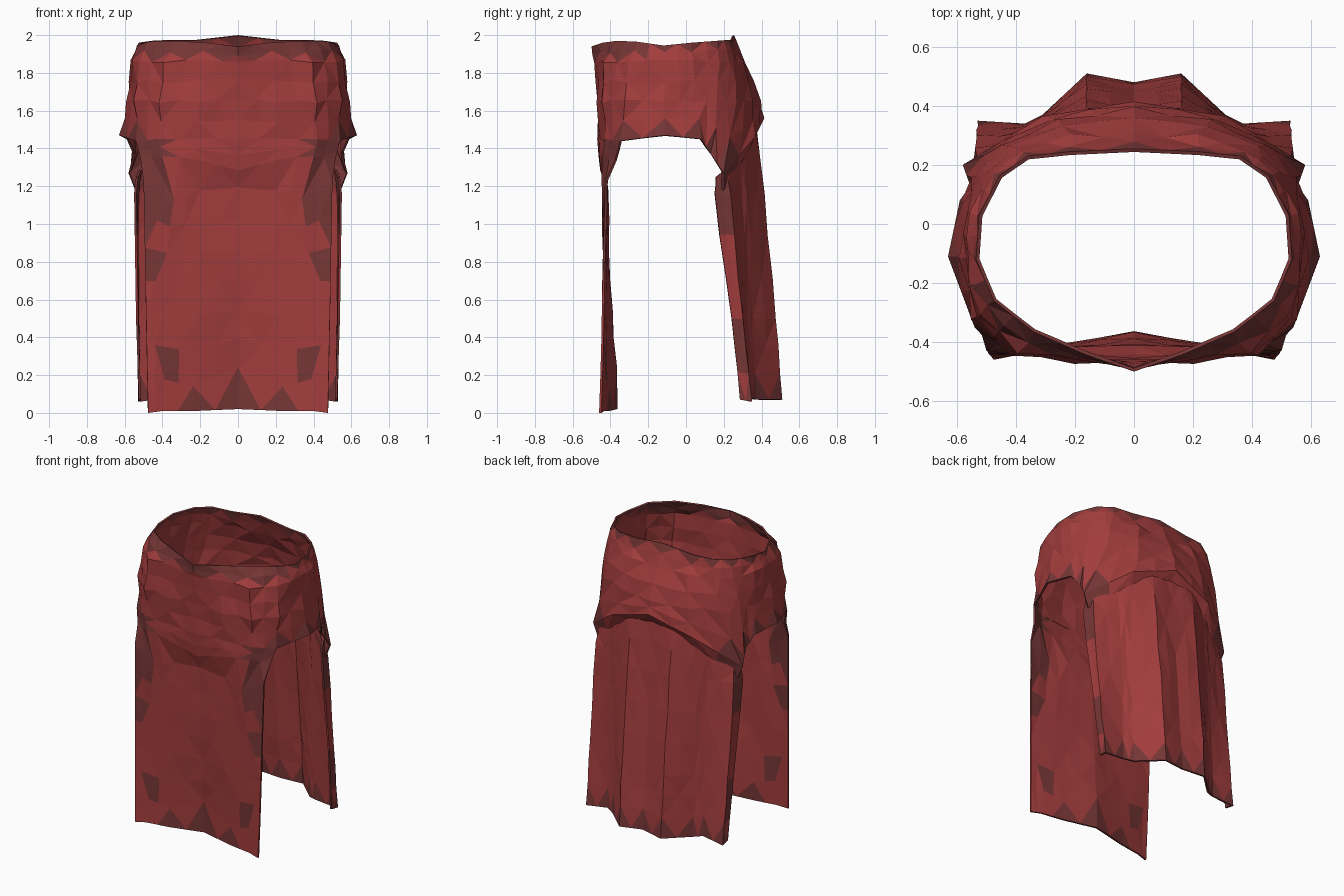
import bpy
import random
from mathutils import Vector

random.seed(4)
if "Cube" in bpy.data.objects:
    bpy.data.objects.remove(bpy.data.objects["Cube"], do_unlink=True)


def make_material(name, color):
    mat = bpy.data.materials.new(name)
    mat.use_nodes = True
    mat.diffuse_color = color
    mat.node_tree.nodes["Principled BSDF"].inputs["Base Color"].default_value = color
    return mat


cloth = make_material("red cloth", (0.36, 0.046, 0.046, 1))
worn = make_material("dark worn cloth", (0.18, 0.036, 0.036, 1))


def resample(points, cuts):
    """Split each span between neighbours into the given number of steps."""
    out = []
    for a, b, count in zip(points, points[1:], cuts):
        out += [a.lerp(b, i / count) for i in range(count)]
    return out + [points[-1]]


def sheet(name, rows, row_cuts, wrinkle, is_worn):
    """Faceted half sheet, rows from top to bottom, mirrored and thickened."""
    rows = [resample([Vector(p) for p in row], [2] * len(row)) for row in rows]
    columns = [resample(list(col), row_cuts) for col in zip(*rows)]
    n_col, n_row = len(columns), len(columns[0])
    verts = []
    for r in range(n_row):
        for c in range(n_col):
            p = columns[c][r].copy()
            if 0 < r < n_row - 1:
                p.y += random.uniform(-wrinkle, wrinkle)
                p.z += random.uniform(-wrinkle, wrinkle)
                if 0 < c < n_col - 1:
                    p.x += random.uniform(-wrinkle, wrinkle)
            verts.append(p)
    # Alternating diagonals give the zigzag of the worn hems
    faces = []
    for r in range(n_row - 1):
        for c in range(n_col - 1):
            a, b = r * n_col + c, (r + 1) * n_col + c
            if (r + c + n_row) % 2 == 0:
                faces += [(a, b, b + 1), (a, b + 1, a + 1)]
            else:
                faces += [(a, b, a + 1), (b, b + 1, a + 1)]
    mesh = bpy.data.meshes.new(name)
    mesh.from_pydata(verts, [], faces)
    mesh.materials.append(cloth)
    mesh.materials.append(worn)
    for poly in mesh.polygons:
        cells = [divmod(v, n_col) for v in poly.vertices]
        poly.material_index = int(is_worn(cells, poly.center, n_row - 1))
    obj = bpy.data.objects.new(name, mesh)
    bpy.context.collection.objects.link(obj)
    mirror = obj.modifiers.new("mirror", "MIRROR")
    mirror.use_clip = True
    solid = obj.modifiers.new("thickness", "SOLIDIFY")
    solid.thickness = 0.012
    solid.offset = -1


def on_row(cells, row):
    return sum(r == row for r, c in cells) == 2


def first_column(cells):
    return min(c for r, c in cells)


# Waist band: rings from the rim to the flared hem
rim = [(0, -.5, 1.94), (.17, -.44, 1.96), (.34, -.365, 1.97), (.475, -.26, 1.965), (.535, -.12, 1.945),
       (.525, .03, 1.96), (.455, .165, 1.97), (.36, .23, 1.975), (.22, .245, 1.975), (0, .255, 2)]
shoulder = [(0, -.48), (.18, -.46), (.39, -.43), (.53, -.3), (.57, -.12),
            (.555, .04), (.49, .18), (.39, .26), (.22, .295), (0, .31)]
middle = [(0, -.46), (.2, -.465), (.41, -.44), (.545, -.33), (.585, -.12),
          (.565, .05), (.53, .17), (.45, .26), (.25, .36), (0, .39)]
hem = [(0, -.47, 1.45), (.22, -.455, 1.45), (.42, -.43, 1.45), (.54, -.35, 1.44), (.63, -.11, 1.47),
       (.59, .08, 1.45), (.555, .13, 1.37), (.58, .2, 1.27), (.31, .365, 1.46), (0, .415, 1.56)]
band_rows = [rim, [(x, y, 1.86) for x, y in shoulder], [(x, y, 1.65) for x, y in middle], hem]


def band_worn(cells, center, last_row):
    corner = on_row(cells, last_row) and center.x > .45
    front_rim = center.y < -.2 and (on_row(cells, 1) or center.z > 1.915)
    return on_row(cells, 0) or front_rim or corner


sheet("waist_band", band_rows, [2, 2, 2], .01, band_worn)

# Turned-under lip of the band across the back
lip_rows = [hem[7:], [(.545, .2, 1.18), (.3, .33, 1.38), (0, .37, 1.49)]]


def lip_worn(cells, center, last_row):
    return center.x > .4


sheet("band_lip", lip_rows, [1], 0, lip_worn)

# Front panel: continues the band down to the ground
front_rows = [
    hem[:4],
    [(0, -.455, 1.28), (.22, -.46, 1.34), (.4, -.445, 1.36), (.515, -.375, 1.34)],
    [(0, -.425, 1.19), (.2, -.43, 1.18), (.34, -.445, 1.13), (.5, -.425, 1.22)],
    [(0, -.415, .7), (.2, -.425, .7), (.39, -.44, .7), (.49, -.445, .7)],
    [(0, -.38, .24), (.24, -.42, .14), (.39, -.44, .18), (.48, -.455, .2)],
    [(0, -.375, .02), (.24, -.42, .01), (.4, -.445, .01), (.475, -.46, 0)],
]


def front_worn(cells, center, last_row):
    near_side = center.x > .35 and center.z > .95
    patch = center.x > .4 and .7 < center.z < .88
    scuff = .3 < center.x < .42 and .17 < center.z < .3
    return near_side or patch or scuff or (on_row(cells, last_row) and first_column(cells) < 3)


sheet("front_panel", front_rows, [2, 1, 3, 3, 1], .004, front_worn)

# Back panel: tucked under the band, pleated, with edges folded forward
back_rows = [
    [(.54, .16, 1.25), (.52, .21, 1.29), (.37, .29, 1.44), (.31, .325, 1.48), (.16, .365, 1.54), (0, .37, 1.58)],
    [(.55, .15, 1.16), (.535, .235, 1.16), (.37, .3, 1.16), (.31, .335, 1.16), (.16, .415, 1.16), (0, .4, 1.16)],
    [(.54, .24, .5), (.535, .3, .5), (.37, .325, .5), (.31, .355, .5), (.16, .475, .5), (0, .45, .5)],
    [(.525, .285, .07), (.53, .35, .06), (.37, .34, .08), (.31, .37, .07), (.16, .51, .07), (0, .48, .08)],
]


def back_worn(cells, center, last_row):
    fold = first_column(cells) < 2 and (center.z > .9 or .22 < center.z < .55)
    return fold or on_row(cells, last_row)


sheet("back_panel", back_rows, [2, 3, 3], .004, back_worn)
